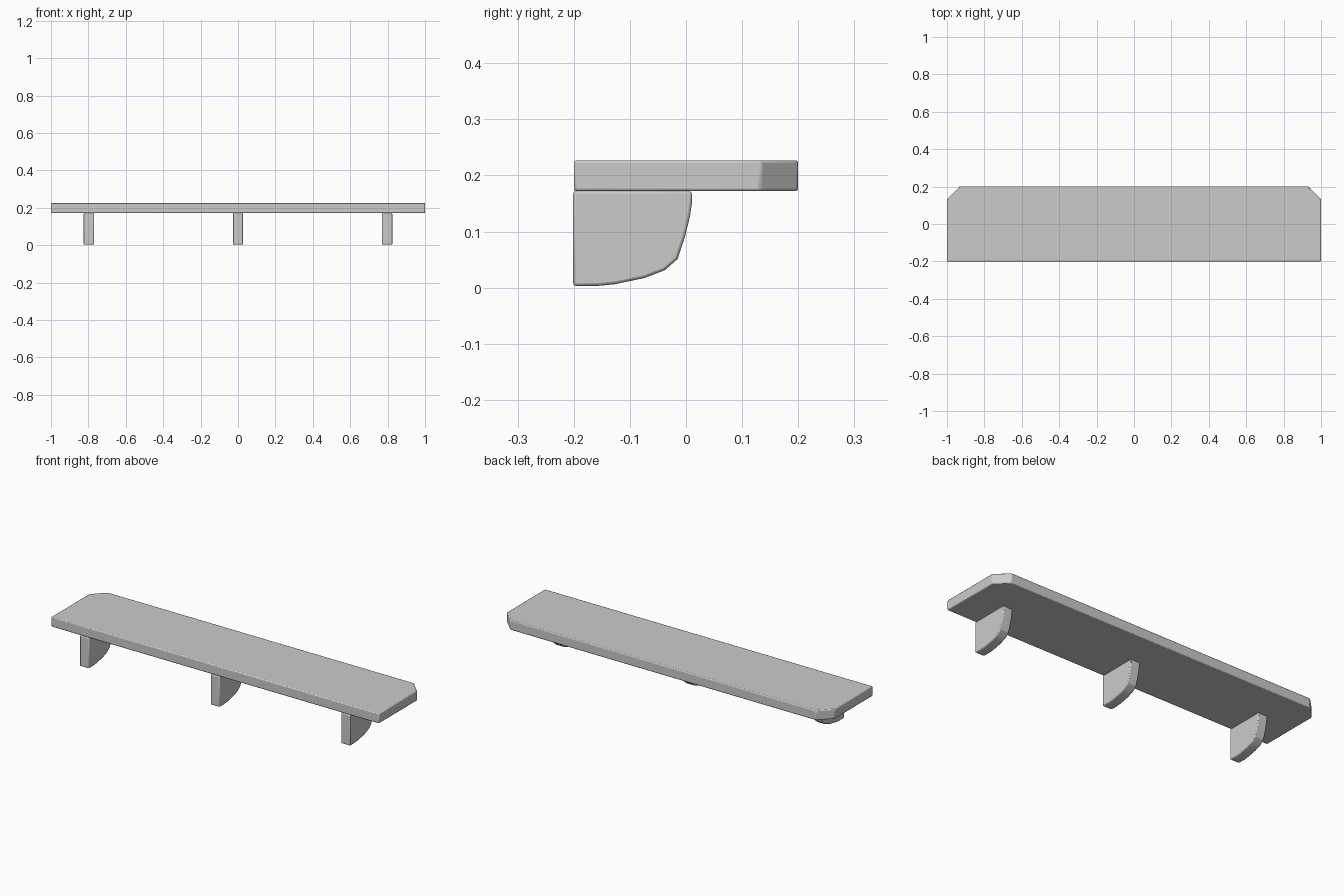
import bpy, bmesh
from mathutils import Vector
from math import radians

if "Cube" in bpy.data.objects:
    bpy.data.objects.remove(bpy.data.objects["Cube"])


def prism(name, points, offset):
    """Extrude a closed 3D outline by an offset, then soften its edges."""
    bm = bmesh.new()
    face = bm.faces.new([bm.verts.new(p) for p in points])
    ext = bmesh.ops.extrude_face_region(bm, geom=[face])
    verts = [g for g in ext["geom"] if isinstance(g, bmesh.types.BMVert)]
    bmesh.ops.translate(bm, verts=verts, vec=Vector(offset))
    bmesh.ops.recalc_face_normals(bm, faces=bm.faces)
    mesh = bpy.data.meshes.new(name)
    bm.to_mesh(mesh)
    bm.free()
    ob = bpy.data.objects.new(name, mesh)
    bpy.context.collection.objects.link(ob)
    bev = ob.modifiers.new("soft_edges", 'BEVEL')
    bev.width = 0.005
    bev.segments = 2
    bev.limit_method = 'ANGLE'
    bev.angle_limit = radians(35)
    bpy.ops.object.select_all(action='DESELECT')
    ob.select_set(True)
    bpy.context.view_layer.objects.active = ob
    bpy.ops.object.shade_smooth_by_angle(angle=radians(30))
    return ob


# Shelf board with two clipped back corners
board_z, board_top = 0.172, 0.227
half = [(1.0, -0.2), (1.0, 0.133), (0.933, 0.2)]
outline = half + [(-x, y) for x, y in reversed(half)]
prism("shelf_board", [(x, y, board_z) for x, y in outline],
      (0, 0, board_top - board_z))

# Three curved support brackets under the board
profile = [(-0.201, board_z), (-0.201, 0.003), (-0.16, 0.003), (-0.128, 0.006),
           (-0.075, 0.017), (-0.038, 0.031), (-0.015, 0.051), (-0.002, 0.090),
           (0.007, 0.127), (0.0105, 0.150), (0.0105, board_z)]
thick = 0.056
for side, x in (("left", -0.797), ("middle", 0.0), ("right", 0.797)):
    prism(side + "_bracket", [(x - thick / 2, y, z) for y, z in profile],
          (thick, 0, 0))
